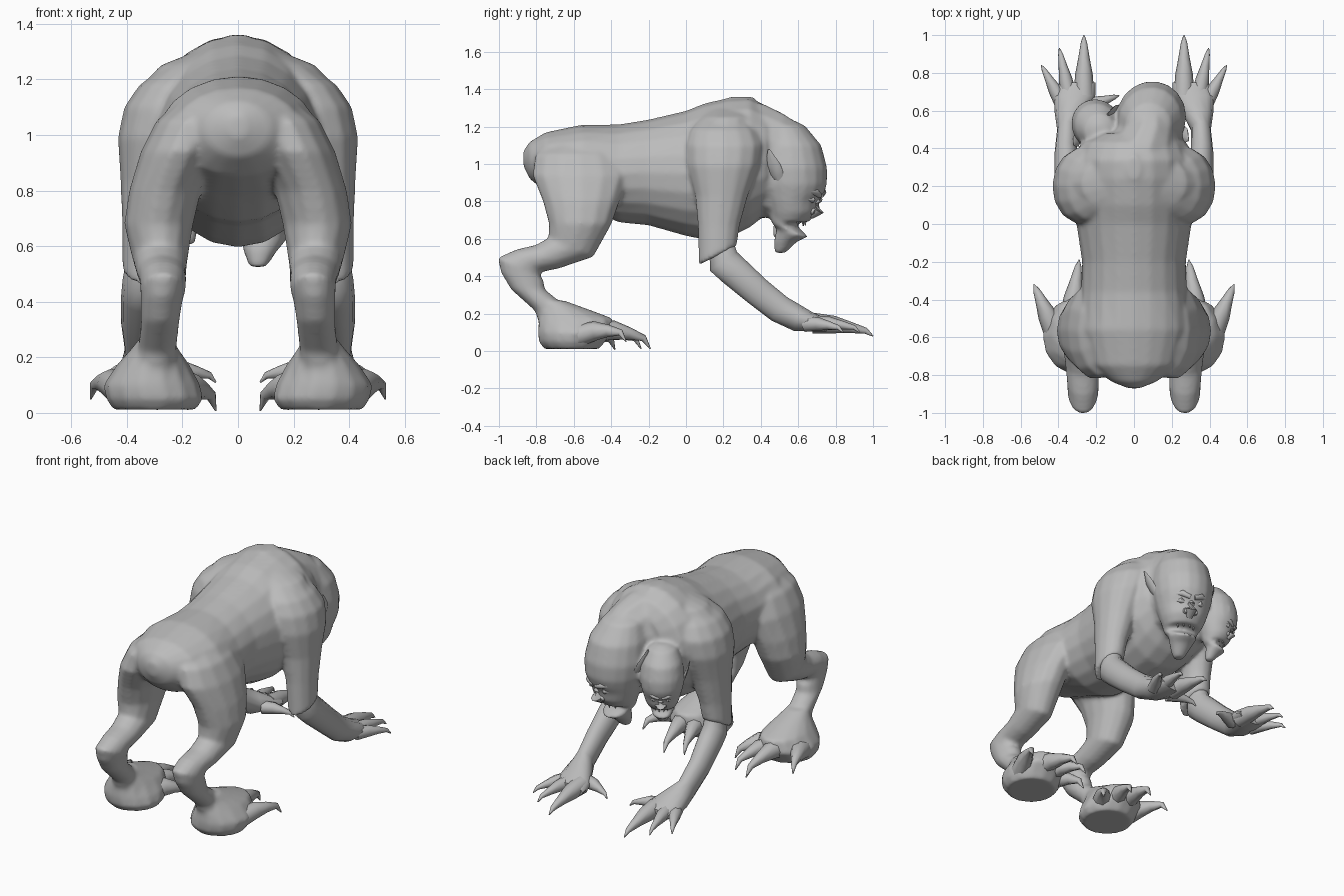
import bpy, bmesh, math
from mathutils import Vector, Matrix

skin = bpy.data.materials.new("grey_skin")
skin.diffuse_color = (0.5, 0.5, 0.5, 1)
body_parts = []


def skin_rings(name, rings, xf=None):
    """Join rings of points into one closed smooth mesh."""
    bm = bmesh.new()
    vs = [[bm.verts.new(p) for p in r] for r in rings]
    n = len(vs[0])
    for a, b in zip(vs, vs[1:]):
        for i in range(n):
            j = (i + 1) % n
            bm.faces.new((a[i], a[j], b[j], b[i]))
    bm.faces.new(vs[0])
    bm.faces.new(vs[-1])
    if xf:
        bm.transform(xf)
    bmesh.ops.recalc_face_normals(bm, faces=bm.faces)
    me = bpy.data.meshes.new(name)
    bm.to_mesh(me)
    bm.free()
    me.materials.append(skin)
    ob = bpy.data.objects.new(name, me)
    bpy.context.collection.objects.link(ob)
    bpy.ops.object.select_all(action='DESELECT')
    ob.select_set(True)
    bpy.context.view_layer.objects.active = ob
    bpy.ops.object.shade_smooth_by_angle(angle=math.radians(50))
    return ob


def loft(name, sections, n=14, side=1, xf=None):
    """Sections: x, y, z, half width in x, half depth, tilt of depth axis in the yz plane."""
    rings = []
    for x, y, z, hx, hd, ang in sections:
        a = math.radians(ang)
        ring = []
        for i in range(n):
            t = 2 * math.pi * i / n
            d = hd * math.sin(t)
            ring.append(((x + hx * math.cos(t)) * side, y + d * math.cos(a), z + d * math.sin(a)))
        rings.append(ring)
    return skin_rings(name, rings, xf)


def tube(name, pts, radii, n=8, side=1, xf=None):
    """Round tapering tube through points."""
    pts = [Vector((p[0] * side, p[1], p[2])) for p in pts]
    rings = []
    for k, (p, r) in enumerate(zip(pts, radii)):
        d = (pts[min(k + 1, len(pts) - 1)] - pts[max(k - 1, 0)]).normalized()
        u = d.cross(Vector((0, 0, 1))).normalized()
        v = u.cross(d)
        rings.append([p + r * (u * math.cos(2 * math.pi * i / n) + v * math.sin(2 * math.pi * i / n))
                      for i in range(n)])
    return skin_rings(name, rings, xf)


def digit(name, base, tip, r, arch, side):
    """Finger or toe ending in a hooked claw."""
    b, t = Vector(base), Vector(tip)
    up = Vector((0, 0, arch))
    pts = [b, b.lerp(t, .35) + up * .8, b.lerp(t, .62) + up, b.lerp(t, .88) + up, t]
    tube(name, pts, [r, r * .85, r * .55, r * .3, .003], side=side)


# Torso from rump to chest
body_parts.append(loft("torso", [
    (0, -.87, 1.03, .03, .04, 90), (0, -.835, 1.02, .12, .10, 90),
    (0, -.75, 1.01, .23, .16, 90), (0, -.56, .995, .29, .215, 90),
    (0, -.36, .95, .28, .262, 90), (0, -.20, .955, .275, .283, 90),
    (0, 0, .95, .305, .335, 90), (0, .10, .96, .31, .365, 90),
    (0, .24, .985, .32, .372, 90), (0, .34, 1.01, .32, .35, 90),
    (0, .43, 1.02, .28, .29, 90), (0, .48, 1.02, .18, .22, 90)], n=20))

# Shoulder girdle sloping from the hump to both arms
body_parts.append(loft("shoulder_girdle", [
    (0, .30, 1.36, .03, .06, 0), (0, .25, 1.31, .13, .14, 0), (0, .22, 1.25, .28, .19, 0),
    (0, .20, 1.14, .385, .20, 0), (0, .20, 1.06, .40, .19, 0), (0, .20, .98, .30, .12, 0)], n=20))

# Necks
body_parts.append(loft("large_neck", [
    (.01, .30, 1.05, .26, .305, 90), (.04, .42, 1.015, .22, .31, 90),
    (.08, .52, .99, .175, .285, 90), (.09, .60, .99, .13, .23, 90)]))
body_parts.append(loft("small_neck", [
    (-.08, .30, .98, .17, .22, 90), (-.15, .42, .94, .13, .18, 90),
    (-.19, .52, .91, .09, .13, 90)]))


def head(label, loc, size, turn):
    xf = Matrix.Translation(loc) @ Matrix.Rotation(math.radians(turn), 4, 'Z') @ Matrix.Scale(size, 4)
    body_parts.append(loft(label + "_skull", [
        (0, -.06, .29, .05, .06, 0), (0, -.045, .255, .12, .12, 0), (0, -.015, .15, .168, .18, 0),
        (0, 0, .03, .186, .197, 0), (0, .01, -.06, .178, .186, 0), (0, .01, -.11, .165, .168, 0),
        (0, .01, -.15, .155, .142, 0), (0, .01, -.21, .135, .13, 0),
        (0, 0, -.26, .11, .098, 0)], n=18, xf=xf))
    # Open jaw and pointed chin
    body_parts.append(loft(label + "_jaw", [
        (0, -.05, -.22, .11, .06, 0), (0, -.03, -.28, .105, .07, -10),
        (0, .01, -.315, .088, .088, -15), (0, -.03, -.365, .063, .063, 0),
        (0, -.06, -.425, .032, .03, 0)], n=14, xf=xf))
    # Nose, brows, eyes
    tube(label + "_nose", [(0, .13, -.11), (0, .145, -.16), (0, .152, -.195), (0, .11, -.225)],
         [.014, .024, .036, .022], xf=xf)
    for s in (1, -1):
        tube(label + "_nostril", [(.02, .11, -.195), (.03, .13, -.20), (.032, .145, -.205)],
             [.018, .022, .012], side=s, xf=xf)
        tube(label + "_brow", [(.012, .165, -.118), (.06, .16, -.10), (.12, .115, -.095)],
             [.015, .02, .006], side=s, xf=xf)
        tube(label + "_eye", [(.03, .138, -.145), (.06, .14, -.14), (.095, .118, -.137)],
             [.006, .018, .005], side=s, xf=xf)
        # Pointed ear
        loft(label + "_ear", [
            (.155, -.01, -.06, .012, .012, 0), (.175, -.02, -.01, .016, .04, 0),
            (.20, -.035, .05, .012, .042, 0), (.225, -.05, .13, .003, .005, 0)],
            n=8, side=s, xf=xf)
        # Fangs
        for i, x in enumerate((.02, .05)):
            loft(label + "_tooth", [
                (x, .075 - i * .02, -.24, .01, .01, 0), (x, .075 - i * .02, -.28, .002, .002, 0)],
                n=6, side=s, xf=xf)


head("large_head", (.09, .56, .95), 1.0, -18)
head("small_head", (-.20, .525, .90), .7, 30)

for s, tag in ((1, "right_"), (-1, "left_")):
    # Hind leg: thigh, hock and shank
    body_parts.append(loft(tag + "hind_leg", [
        (.11, -.57, 1.12, .10, .16, 0), (.16, -.57, 1.05, .135, .24, 0),
        (.205, -.56, .94, .145, .265, 0), (.262, -.56, .80, .13, .208, 0),
        (.285, -.565, .68, .125, .17, 0), (.28, -.615, .555, .10, .132, -23),
        (.275, -.74, .505, .09, .09, -45), (.27, -.845, .482, .085, .088, -45),
        (.27, -.89, .445, .082, .13, -25), (.275, -.875, .40, .075, .118, -10),
        (.28, -.845, .33, .07, .092, 0), (.29, -.735, .235, .07, .077, 15),
        (.30, -.70, .16, .075, .085, 15)], side=s))
    # Hind foot, broad at the sole and narrow at the ankle
    body_parts.append(loft(tag + "hind_foot", [
        (.295, -.715, .27, .06, .065, 0), (.30, -.65, .225, .09, .125, 0),
        (.305, -.59, .175, .13, .20, 0), (.31, -.59, .10, .175, .205, 0),
        (.30, -.61, .05, .175, .18, 0), (.30, -.61, .012, .15, .15, 0)], side=s))
    for base, tip, r in (((.42, -.57, .085), (.53, -.32, .05), .06),
                         ((.335, -.49, .11), (.29, -.19, .012), .06),
                         ((.26, -.49, .10), (.18, -.24, .012), .055),
                         ((.22, -.56, .085), (.08, -.38, .008), .065)):
        digit(tag + "toe", base, tip, r, .045, s)

    # Shoulder and upper arm, ending in a blunt elbow edge
    body_parts.append(loft(tag + "upper_arm", [
        (.18, .20, 1.24, .09, .13, 0), (.23, .20, 1.18, .125, .18, 0),
        (.265, .205, 1.10, .145, .205, 0), (.29, .20, .99, .143, .195, 0),
        (.31, .19, .83, .113, .143, 0), (.33, .175, .67, .087, .113, 0),
        (.34, .17, .512, .077, .116, 27)], side=s))
    # Forearm and hand
    loft(tag + "forearm", [
        (.34, .19, .56, .06, .07, 20), (.345, .20, .48, .07, .09, 35),
        (.35, .26, .425, .07, .087, 45), (.36, .38, .32, .06, .08, 48),
        (.355, .50, .225, .052, .077, 55), (.335, .59, .18, .085, .075, 80),
        (.315, .68, .155, .11, .052, 90), (.30, .75, .14, .095, .035, 90)], side=s)
    for base, tip, r in (((.38, .64, .145), (.49, .84, .10), .042),
                         ((.345, .68, .15), (.395, .93, .10), .042),
                         ((.265, .68, .15), (.265, 1.0, .08), .055),
                         ((.26, .62, .15), (.08, .68, .11), .042)):
        digit(tag + "finger", base, tip, r, .02, s)

# Fuse the main masses into one continuous skin
bpy.ops.object.select_all(action='DESELECT')
for ob in body_parts:
    ob.select_set(True)
body = body_parts[0]
bpy.context.view_layer.objects.active = body
bpy.ops.object.join()
body.name = "body"
fuse = body.modifiers.new("fuse", 'REMESH')
fuse.mode = 'VOXEL'
fuse.voxel_size = .012
fuse.use_smooth_shade = True
soften = body.modifiers.new("soften", 'SMOOTH')
soften.factor = .5
soften.iterations = 8
for name in ("fuse", "soften"):
    bpy.ops.object.modifier_apply(modifier=name)
